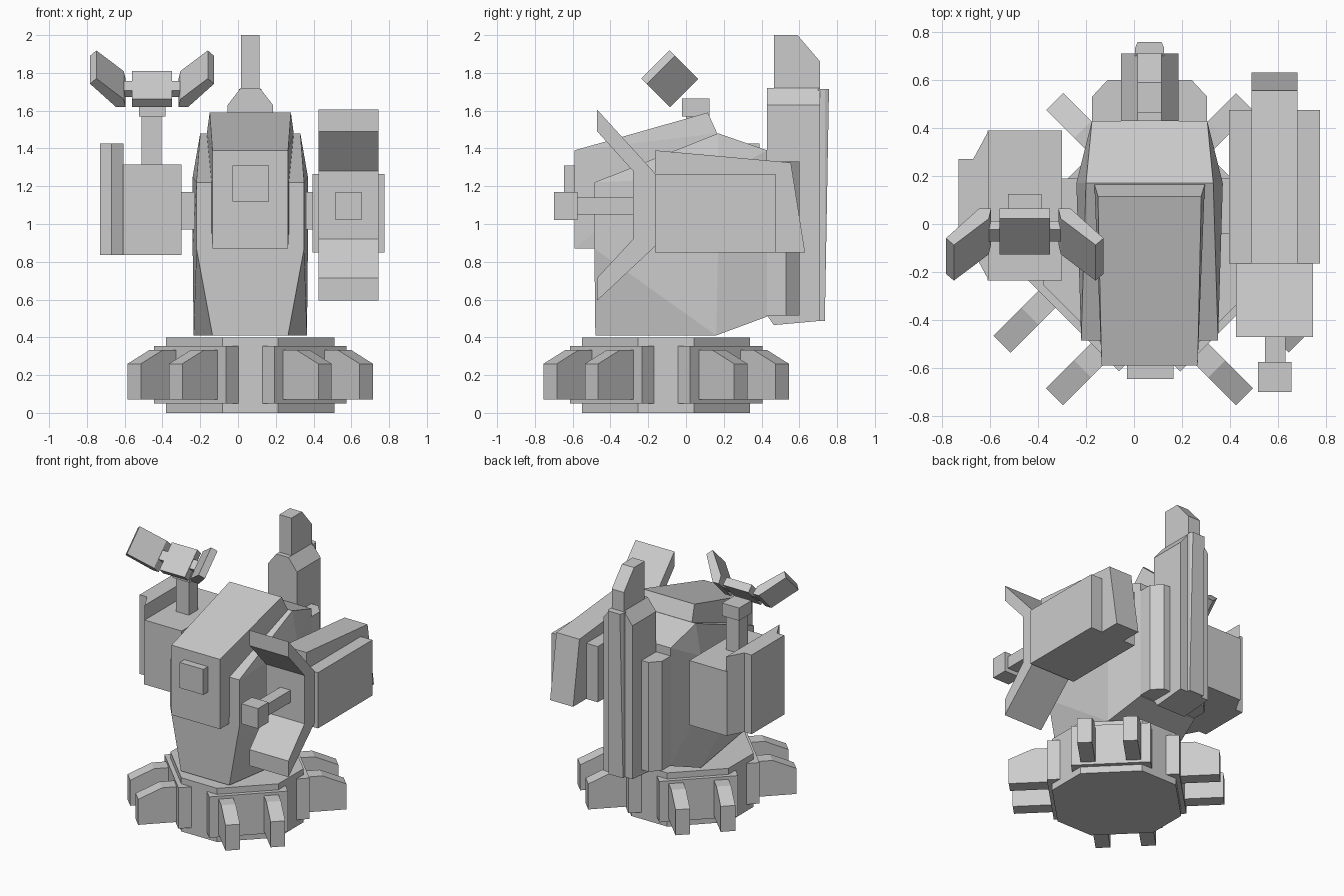
import bpy, bmesh, math
from mathutils import Vector, Matrix

if "Cube" in bpy.data.objects:
    bpy.data.objects.remove(bpy.data.objects["Cube"], do_unlink=True)

grey = bpy.data.materials.new("light grey")
grey.use_nodes = True
grey.diffuse_color = (0.6, 0.6, 0.6, 1)
grey.node_tree.nodes["Principled BSDF"].inputs["Base Color"].default_value = (0.6, 0.6, 0.6, 1)

CX, CY = 0.065, -0.105      # body centre line, base centre


def finish(name, bm, matrix=None):
    if matrix:
        bm.transform(matrix)
    bmesh.ops.recalc_face_normals(bm, faces=bm.faces)
    mesh = bpy.data.meshes.new(name)
    bm.to_mesh(mesh)
    bm.free()
    mesh.materials.append(grey)
    ob = bpy.data.objects.new(name, mesh)
    bpy.context.scene.collection.objects.link(ob)
    return ob


def prism(name, outline, lo, hi, axis="z", matrix=None):
    """Extrude a 2D outline along an axis: z uses (x, y), x uses (y, z), y uses (x, z)."""
    place = {"z": lambda a, b, c: (a, b, c), "x": lambda a, b, c: (c, a, b),
             "y": lambda a, b, c: (a, c, b)}[axis]
    bm = bmesh.new()
    low = [bm.verts.new(place(a, b, lo)) for a, b in outline]
    high = [bm.verts.new(place(a, b, hi)) for a, b in outline]
    bm.faces.new(low)
    bm.faces.new(high)
    n = len(outline)
    for i in range(n):
        j = (i + 1) % n
        bm.faces.new((low[i], low[j], high[j], high[i]))
    return finish(name, bm, matrix)


def box(name, x, y, z, matrix=None):
    return prism(name, [(x[0], y[0]), (x[1], y[0]), (x[1], y[1]), (x[0], y[1])],
                 z[0], z[1], matrix=matrix)


def hull(name, half_points):
    """Convex solid, symmetric about the body centre line, from (half width, y, z)."""
    bm = bmesh.new()
    for h, y, z in half_points:
        for s in (-1, 1):
            bm.verts.new((CX + s * h, y, z))
    bmesh.ops.convex_hull(bm, input=bm.verts)
    bmesh.ops.dissolve_limit(bm, angle_limit=math.radians(1), verts=bm.verts, edges=bm.edges)
    return finish(name, bm)


# Base: octagon, four diagonal plates, eight feet
a, b = 0.445, 0.148
octagon = [(a, b), (b, a), (-b, a), (-a, b), (-a, -b), (-b, -a), (b, -a), (a, -b)]
prism("base", octagon, 0, 0.4, matrix=Matrix.Translation((CX, CY, 0)))
foot = [(0.4, 0.07), (0.714, 0.07), (0.714, 0.26), (0.55, 0.333), (0.4, 0.333)]
for i in range(4):
    turn = Matrix.Translation((CX, CY, 0)) @ Matrix.Rotation(math.radians(45 + 90 * i), 4, "Z")
    box(f"base_plate_{i + 1}", (0.36, 0.45), (-0.27, 0.27), (0.05, 0.355), turn)
    for side, c in (("a", -0.155), ("b", 0.155)):
        prism(f"foot_{i + 1}{side}", foot, c - 0.05, c + 0.05, "y", turn)

# Body and head
hull("body", [(0.2, -0.48, 0.41), (0.3, 0.16, 0.41), (0.24, 0.43, 0.51),
              (0.285, -0.485, 0.87), (0.285, -0.485, 1.22), (0.305, 0.17, 0.87),
              (0.305, 0.17, 1.25), (0.265, 0.17, 1.48), (0.24, 0.43, 1.39)])
hull("head", [(0.2, -0.59, 0.87), (0.2, -0.59, 1.39), (0.215, 0.115, 1.59),
              (0.23, 0.165, 1.48), (0.2, 0.165, 0.87)])
box("chest_panel", (-0.03, 0.165), (-0.645, -0.58), (1.12, 1.31))
box("shoulder_axle", (-0.32, 0.45), (-0.04, 0.19), (0.97, 1.17))

# Back pack, spine and chimney
prism("back_pack", [(-0.175, 0.38), (0.305, 0.38), (0.305, 0.53), (0.24, 0.6),
                    (-0.11, 0.6), (-0.175, 0.53)], 0.515, 1.33)
prism("back_column", [(0.43, 0.515), (0.465, 0.465), (0.71, 0.487), (0.71, 1.63), (0.43, 1.63)],
      -0.055, 0.185, "x")
hull("column_collar", [(0.12, 0.43, 1.63), (0.12, 0.71, 1.63), (0.05, 0.43, 1.72), (0.05, 0.71, 1.72)])
prism("chimney", [(0.465, 1.7), (0.465, 2.0), (0.59, 2.0), (0.71, 1.86), (0.71, 1.7)],
      0.015, 0.115, "x")
hull("spine", [(0.06, 0.70, 0.487), (0.06, 0.735, 0.487), (0.05, 0.735, 0.487),
               (0.06, 0.70, 1.715), (0.06, 0.735, 1.715), (0.05, 0.757, 1.715)])

# Left arm: box, rear block, three-panel claw and central rod
box("left_arm", (0.395, 0.775), (-0.165, 0.475), (0.85, 1.265))
prism("left_arm_core", [(-0.165, 0.85), (0.63, 0.85), (0.555, 1.325), (-0.165, 1.39)],
      0.49, 0.68, "x")
prism("claw", [(-0.165, 1.27), (-0.47, 1.605), (-0.47, 1.49), (-0.28, 1.28), (-0.28, 0.92),
               (-0.47, 0.715), (-0.47, 0.595), (-0.165, 0.88)], 0.425, 0.745, "x")
box("claw_rod", (0.545, 0.63), (-0.6, -0.25), (1.05, 1.14))
box("claw_knob", (0.517, 0.655), (-0.7, -0.575), (1.02, 1.17))

# Right arm: box with taller chamfered outer shell
box("right_arm", (-0.61, -0.3), (-0.235, 0.39), (0.835, 1.315))
prism("right_arm_shell", [(-0.605, -0.235), (-0.605, 0.39), (-0.67, 0.27), (-0.73, 0.27),
                          (-0.73, -0.115), (-0.67, -0.115)], 0.835, 1.425)

# Dish: mast and a panel with two bent wings, tilted 45 degrees up
box("dish_mast", (-0.51, -0.405), (0.0, 0.105), (1.3, 1.58))
box("dish_mount", (-0.525, -0.385), (-0.02, 0.125), (1.57, 1.665))
tilt = Matrix.Translation((-0.455, -0.052, 1.735)) @ Matrix.Rotation(math.radians(45), 4, "X")
box("dish_panel", (-0.105, 0.105), (-0.105, 0.105), (-0.06, 0), tilt)
box("dish_link", (-0.18, 0.18), (-0.035, 0.035), (-0.055, -0.005), tilt)
wing = [(0.15, 0), (0.295, 0.155), (0.328, 0.115), (0.19, -0.06), (0.14, -0.06)]
for side, s in (("left", 1), ("right", -1)):
    prism(f"dish_wing_{side}", [(s * x, n) for x, n in wing], -0.105, 0.105, "y", tilt)
